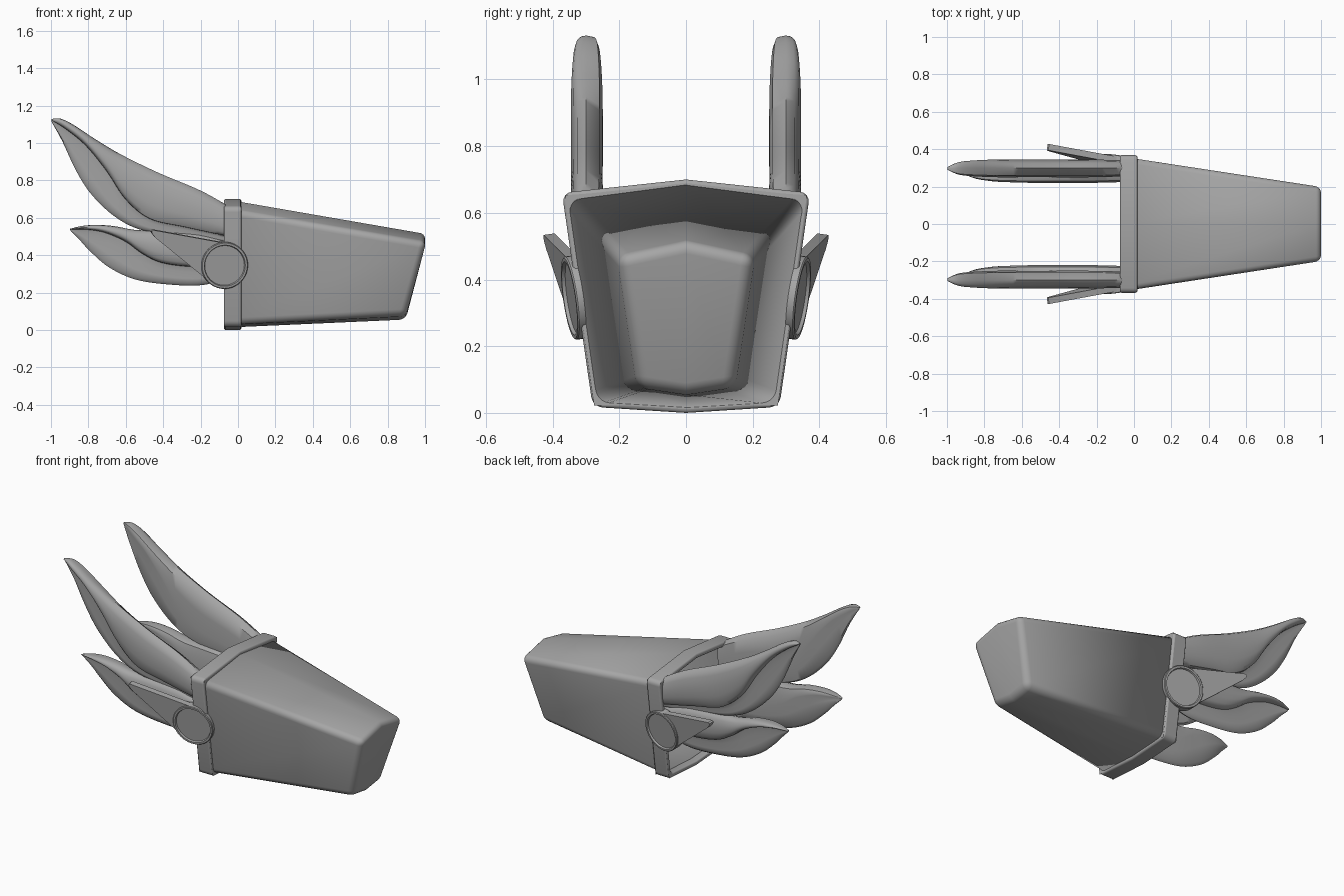
import bpy, bmesh, math
from mathutils import Vector, Matrix

if "Cube" in bpy.data.objects:
    bpy.data.objects.remove(bpy.data.objects["Cube"])

grey = bpy.data.materials.new("plain grey")
grey.diffuse_color = (0.38, 0.38, 0.38, 1)
grey.use_nodes = True
grey.node_tree.nodes["Principled BSDF"].inputs["Base Color"].default_value = grey.diffuse_color


def finish(name, bm, angle=35, mirror=False, bevel=0):
    bmesh.ops.recalc_face_normals(bm, faces=bm.faces[:])
    me = bpy.data.meshes.new(name)
    bm.to_mesh(me)
    bm.free()
    ob = bpy.data.objects.new(name, me)
    bpy.context.collection.objects.link(ob)
    me.materials.append(grey)
    bpy.ops.object.select_all(action='DESELECT')
    bpy.context.view_layer.objects.active = ob
    ob.select_set(True)
    bpy.ops.object.shade_smooth_by_angle(angle=math.radians(angle))
    if bevel:
        b = ob.modifiers.new("soft edges", 'BEVEL')
        b.width, b.segments, b.limit_method = bevel, 3, 'ANGLE'
        b.angle_limit = math.radians(40)
    if mirror:
        m = ob.modifiers.new("other side", 'MIRROR')
        m.use_axis = (False, True, False)
        m.use_mirror_merge = False
    return ob


def loft(bm, rings, closed_rings=False):
    n = len(rings[0])
    vs = [[bm.verts.new(p) for p in r] for r in rings]
    pairs = list(zip(vs, vs[1:])) + ([(vs[-1], vs[0])] if closed_rings else [])
    for a, b in pairs:
        for i in range(n):
            j = (i + 1) % n
            bm.faces.new((a[i], a[j], b[j], b[i]))
    return vs


def hexagon(xt, xb, top, wt, zt, wb, zb, bot):
    return [(xt, 0, top), (xt, wt, zt), (xb, wb, zb),
            (xb, 0, bot), (xb, -wb, zb), (xt, -wt, zt)]


# Muzzle shell: tapering six-sided section, rounded front, open back
bm = bmesh.new()
back, front = loft(bm, [
    hexagon(-0.03, -0.03, 0.692, 0.36, 0.645, 0.272, 0.03, 0.014),
    hexagon(1.008, 0.897, 0.512, 0.203, 0.468, 0.143, 0.078, 0.056)])
bm.faces.new((front[0], front[1], front[2], front[3]))
bm.faces.new((front[3], front[4], front[5], front[0]))
bmesh.ops.recalc_face_normals(bm, faces=bm.faces[:])
front_edges = [bm.edges.get((front[i], front[(i + 1) % 6])) for i in range(6)]
side_edges = [bm.edges.get((back[i], front[i])) for i in (1, 2, 4, 5)]
bmesh.ops.bevel(bm, geom=front_edges + side_edges, offset=0.035, segments=5,
                profile=0.5, affect='EDGES', clamp_overlap=True)
muzzle = finish("muzzle_shell", bm, 40)
s = muzzle.modifiers.new("wall", 'SOLIDIFY')
s.thickness, s.offset = 0.02, -1

# Rim band around the back opening
bm = bmesh.new()
outer = hexagon(0, 0, 0.70, 0.372, 0.66, 0.28, 0.018, 0.0)
inner = [(0, y * 0.91, 0.345 + (z - 0.345) * 0.92) for _, y, z in outer]
rings = [[(x, y, z) for _, y, z in src]
         for src, x in ((outer, -0.075), (outer, 0.018), (inner, 0.018), (inner, -0.075))]
vs = loft(bm, rings, True)
corners = [bm.edges.get((vs[a][i], vs[b][i]))
           for a, b in ((0, 1), (2, 3)) for i in (1, 2, 4, 5)]
corners += [bm.edges.get((vs[a][i], vs[b][i]))
            for a, b in ((1, 2), (3, 0)) for i in (1, 2, 4, 5)]
bmesh.ops.bevel(bm, geom=[e for e in corners if e][:8], offset=0.03, segments=4,
                profile=0.5, affect='EDGES')
finish("rim_band", bm, 40, bevel=0.01)

# Tilted frame of the side hinges: u points backward, v points up
n = Vector((0.16, 1.0, -0.14)).normalized()
u = Vector((-1, 0, 0))
u = (u - n * u.dot(n)).normalized()
v = u.cross(n)
if v.z < 0:
    v = -v
origin = Vector((-0.072, 0.34, 0.345))


def on_side(a, b, h):
    return origin + u * a + v * b + n * h


# Hinge disc with a recessed face
bm = bmesh.new()
N = 40
profile = [(0.126, -0.045), (0.126, 0.006), (0.122, 0.01), (0.111, 0.01), (0.107, 0.0)]
vs = loft(bm, [[on_side(r * math.cos(2 * math.pi * i / N), r * math.sin(2 * math.pi * i / N), h)
                for i in range(N)] for r, h in profile])
bm.faces.new(vs[0])
bm.faces.new(vs[-1])
finish("hinge_disc", bm, 35, mirror=True)

# Teardrop fin running back from the disc
bm = bmesh.new()
tip = Vector((0.39, 0.19))
aim = math.atan2(tip.y, tip.x)
spread = math.acos(0.118 / tip.length)
M = 24
outline = []
for i in range(M + 1):
    a = aim + spread + (2 * math.pi - 2 * spread) * i / M
    outline.append((0.118 * math.cos(a), 0.118 * math.sin(a)))
outline += [(0.375, 0.158), (0.393, 0.182), (0.394, 0.193), (0.386, 0.199)]
vs = loft(bm, [[on_side(a, b, h) for a, b in outline] for h in (-0.034, 0.0)])
bm.faces.new(vs[0])
bm.faces.new(vs[1])
finish("hinge_fin", bm, 35, mirror=True)

# Ear section: position across (0 upper edge, 1 fold, 2 lower edge) and depth
SECTION = [(0, 0.30), (0.06, 0.325), (0.2, 0.338), (0.45, 0.345), (0.7, 0.344), (0.9, 0.336),
           (1.0, 0.322), (1.02, 0.298), (1.3, 0.290), (1.65, 0.292), (1.9, 0.287), (2, 0.272),
           (1.9, 0.256), (1.4, 0.25), (0.9, 0.25), (0.45, 0.25), (0.12, 0.26)]


def catmull(a, b, c, d, t):
    return [0.5 * (2 * q + (r - p) * t + (2 * p - 5 * q + 4 * r - w) * t * t
                   + (3 * q - p - 3 * r + w) * t ** 3) for p, q, r, w in zip(a, b, c, d)]


def ear(name, stations, shift):
    # each station: upper x z, fold x z, lower x z, thickness
    st = [stations[0]] + stations + [stations[-1]]
    rows = []
    for k in range(len(stations) - 1):
        rows += [catmull(*st[k:k + 4], t / 6) for t in range(6)]
    rows.append(stations[-1])
    rings = []
    for ux, uz, cx, cz, lx, lz, th in rows:
        U, C, L = Vector((ux, uz)), Vector((cx, cz)), Vector((lx, lz))
        ring = []
        for w, y in SECTION:
            p = U.lerp(C, w) if w <= 1 else C.lerp(L, w - 1)
            ring.append((p.x, 0.297 + (y - 0.297) * th + shift, p.y))
        rings.append(ring)
    bm = bmesh.new()
    vs = loft(bm, rings)
    bm.faces.new(vs[0])
    bm.faces.new(vs[-1])
    finish(name, bm, 50, mirror=True)


# Long upper ears
ear("upper_ear", [
    (-0.03, 0.65, -0.05, 0.50, -0.05, 0.47, 0.9),
    (-0.20, 0.745, -0.28, 0.55, -0.24, 0.49, 1),
    (-0.42, 0.838, -0.47, 0.595, -0.50, 0.53, 1),
    (-0.62, 0.935, -0.60, 0.70, -0.65, 0.60, 1),
    (-0.76, 1.018, -0.70, 0.85, -0.78, 0.72, 1),
    (-0.88, 1.097, -0.81, 0.985, -0.865, 0.85, 0.9),
    (-0.95, 1.13, -0.92, 1.075, -0.94, 1.01, 0.7),
    (-0.998, 1.128, -0.998, 1.122, -0.998, 1.115, 0.15)], 0)

# Shorter lower ears
ear("lower_ear", [
    (-0.04, 0.47, -0.05, 0.34, -0.05, 0.28, 0.9),
    (-0.20, 0.515, -0.25, 0.34, -0.19, 0.24, 1),
    (-0.40, 0.53, -0.41, 0.362, -0.37, 0.243, 1),
    (-0.55, 0.535, -0.51, 0.41, -0.55, 0.27, 1),
    (-0.66, 0.555, -0.60, 0.475, -0.69, 0.335, 0.95),
    (-0.76, 0.562, -0.71, 0.522, -0.79, 0.42, 0.85),
    (-0.84, 0.555, -0.81, 0.538, -0.85, 0.485, 0.6),
    (-0.898, 0.541, -0.897, 0.537, -0.896, 0.531, 0.15)], -0.03)
